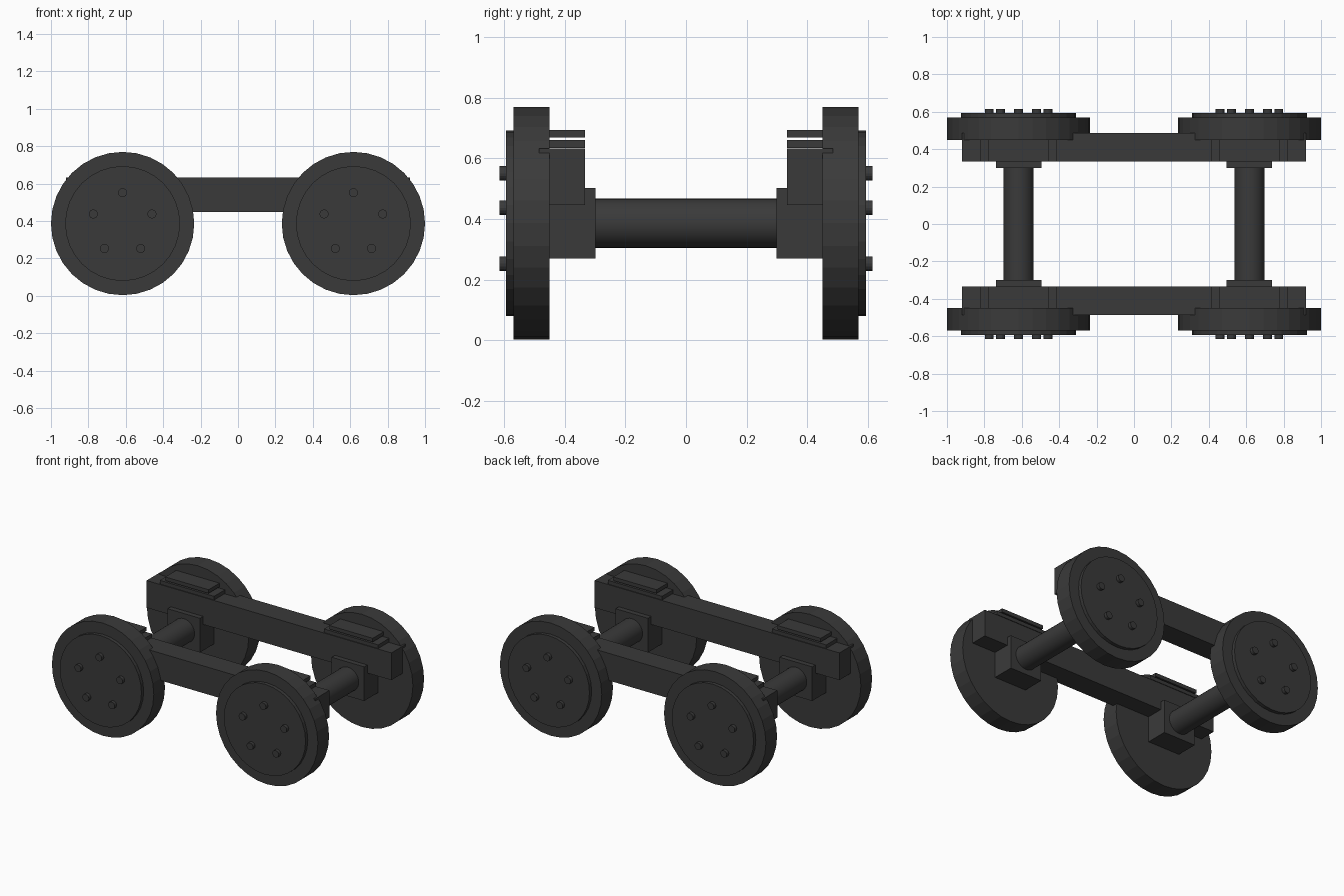
import bpy
import math
from mathutils import Matrix

if "Cube" in bpy.data.objects:
    bpy.data.objects.remove(bpy.data.objects["Cube"])

metal = bpy.data.materials.new("dark iron")
metal.diffuse_color = (0.042, 0.042, 0.042, 1)
metal.use_nodes = True
metal.node_tree.nodes["Principled BSDF"].inputs["Base Color"].default_value = metal.diffuse_color

AXLE_X, AXLE_Z = 0.617, 0.386


def finish(name):
    ob = bpy.context.object
    ob.name = name
    ob.data.materials.append(metal)
    return ob


def box(name, x, y, z):
    """Box from (min, max) ranges."""
    bpy.ops.mesh.primitive_cube_add(size=1)
    ob = finish(name)
    mid = [(a + b) / 2 for a, b in (x, y, z)]
    size = [abs(b - a) for a, b in (x, y, z)]
    ob.data.transform(Matrix.Diagonal((*size, 1)))
    ob.location = mid
    return ob


def disc(name, x, z, y0, y1, radius, sides, smooth=False):
    """Cylinder lying along y."""
    bpy.ops.mesh.primitive_cylinder_add(vertices=sides, radius=radius, depth=abs(y1 - y0))
    ob = finish(name)
    ob.data.transform(Matrix.Rotation(math.pi / 2, 4, 'X'))
    ob.location = (x, (y0 + y1) / 2, z)
    if smooth:
        bpy.ops.object.shade_smooth_by_angle(angle=math.radians(30))
    return ob


# Axles
for sx in (-1, 1):
    disc("axle", sx * AXLE_X, AXLE_Z, -0.45, 0.45, 0.081, 32, True)

for sy in (-1, 1):
    # Side beam
    box("side_beam", (-0.92, 0.92), (sy * 0.333, sy * 0.486), (0.447, 0.632))
    for sx in (-1, 1):
        cx = sx * AXLE_X
        # Wheel and its raised outer face
        disc("wheel", cx, AXLE_Z, sy * 0.45, sy * 0.57, 0.383, 32)
        disc("wheel_face", cx, AXLE_Z, sy * 0.56, sy * 0.594, 0.307, 32)
        # Five bolts in a ring
        for i in range(5):
            a = math.pi / 2 + i * math.tau / 5
            disc("wheel_bolt", cx + 0.165 * math.cos(a), AXLE_Z + 0.165 * math.sin(a),
                 sy * 0.585, sy * 0.616, 0.024, 16)
        # Axle box hanging below the beam
        box("axle_box", (cx - 0.122, cx + 0.122), (sy * 0.299, sy * 0.455), (0.27, 0.502))
        # Two stacked spring plates above the beam
        box("lower_plate", (cx - 0.204, cx + 0.204), (sy * 0.333, sy * 0.486), (0.635, 0.66))
        box("upper_plate", (cx - 0.163, cx + 0.163), (sy * 0.333, sy * 0.486), (0.669, 0.694))
